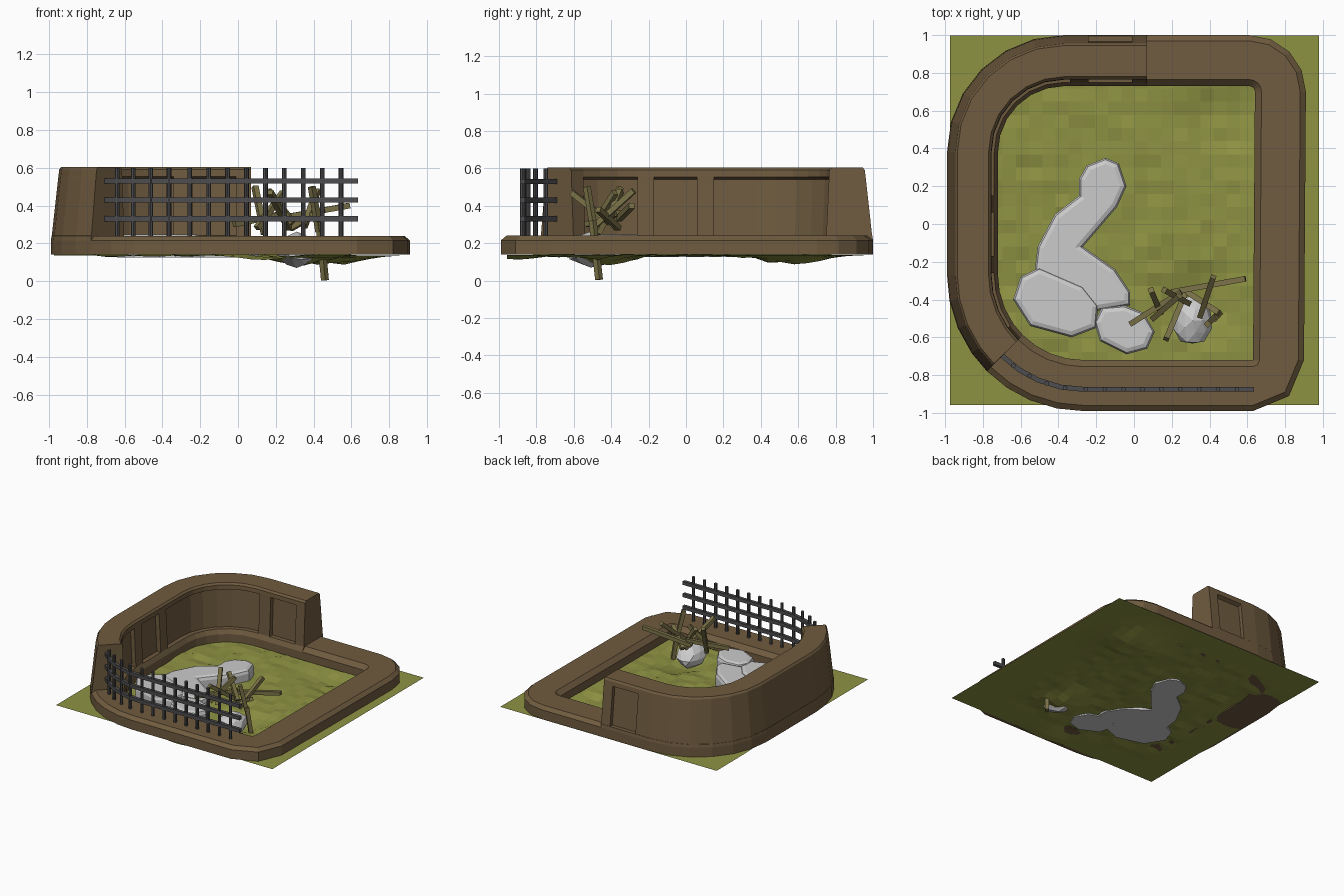
import bpy, bmesh, math, random
from mathutils import Vector

if "Cube" in bpy.data.objects:
    bpy.data.objects.remove(bpy.data.objects["Cube"])

random.seed(4)


def material(name, rgb):
    m = bpy.data.materials.new(name)
    m.diffuse_color = (*rgb, 1)
    m.use_nodes = True
    m.node_tree.nodes["Principled BSDF"].inputs["Base Color"].default_value = m.diffuse_color
    return m


BROWN = material("clay_brown", (0.16, 0.105, 0.05))
GREEN = material("moss_green", (0.27, 0.29, 0.055))
IRON = material("dark_iron", (0.075, 0.075, 0.08))
WOOD = material("dry_wood", (0.2, 0.17, 0.065))


def finish(name, bm, mat=None):
    bmesh.ops.remove_doubles(bm, verts=bm.verts, dist=0.0005)
    bmesh.ops.recalc_face_normals(bm, faces=bm.faces)
    me = bpy.data.meshes.new(name)
    bm.to_mesh(me)
    bm.free()
    ob = bpy.data.objects.new(name, me)
    bpy.context.collection.objects.link(ob)
    if mat:
        me.materials.append(mat)
    return ob


def arc(cx, cy, r, degrees):
    """Stations (base point, outward direction) along an arc."""
    out = []
    for a in degrees:
        d = Vector((math.cos(math.radians(a)), math.sin(math.radians(a)), 0))
        out.append((Vector((cx, cy, 0)) + d * r, d))
    return out


def back(*xs):
    return [(Vector((x, 0.73, 0)), Vector((0, 1, 0))) for x in xs]


def left(*ys):
    return [(Vector((-0.72, y, 0)), Vector((-1, 0, 0))) for y in ys]


def sweep(bm, rows):
    """Skin closed profiles placed at stations; cap both ends."""
    rings = [[bm.verts.new(p + d * u + Vector((0, 0, z))) for u, z in prof]
             for (p, d), prof in rows]
    for a, b in zip(rings, rings[1:]):
        n = len(a)
        for i in range(n):
            j = (i + 1) % n
            if (a[i].co - b[i].co).length + (a[j].co - b[j].co).length > 0.001:
                bm.faces.new((a[i], a[j], b[j], b[i]))
    bm.faces.new(rings[0])
    bm.faces.new(rings[-1])


def high_profile(inner=0.0, outer=0.0):
    return [(0, .14), (0, .205), (.02, .24), (.02 + inner, .241), (.034 + inner, .54),
            (.034, .555), (.036, .59), (.05, .605), (.215, .605), (.226, .59),
            (.23, .555), (.232 - outer, .54), (.265 - outer, .241), (.266, .24),
            (.27, .215), (.27, .14)]


# High wall with recessed panels between posts
FLUSH, IN, BOTH = high_profile(), high_profile(.035), high_profile(.035, .03)
spans = [
    (back(.07, -.01), FLUSH), (back(-.01, -.24), BOTH), (back(-.24, -.34), FLUSH),
    (back(-.34) + arc(-.37, .38, .35, range(90, 181, 15)) + left(.15), IN),
    (left(.15, .06), FLUSH), (left(.06, -.17), IN), (left(-.17, -.26), FLUSH),
    (left(-.26) + arc(-.27, -.27, .45, (180, 191, 203, 215)), IN),
    (arc(-.27, -.27, .45, (215, 225)), FLUSH)]
bm = bmesh.new()
sweep(bm, [(s, prof) for stations, prof in spans for s in stations])
finish("high_wall", bm, BROWN)

# Low kerb around the open side
low = [(0, .14), (0, .205), (.035, .24), (.24, .24), (.27, .215), (.27, .14)]
stations = (arc(-.27, -.27, .45, (225, 236, 247, 259, 270)) +
            arc(.63, -.72, 0.0, (270, 315, 360)) +
            arc(.61, .70, .03, (0, 22.5, 45, 67.5, 90)) + back(.07))
bm = bmesh.new()
sweep(bm, [(s, low) for s in stations])
finish("low_kerb", bm, BROWN)

# Uneven mossy ground: gaussian bumps (x, y, height, radius)
bumps = [(.5, .55, -.05, .2), (.32, -.45, -.05, .16), (.12, -.92, -.025, .16),
         (-.85, .3, .02, .2), (0, -.78, .02, .08)]
bm = bmesh.new()
bmesh.ops.create_grid(bm, x_segments=28, y_segments=28, size=0.977)
for v in bm.verts:
    inside = -.7 < v.co.x < .62 and -.7 < v.co.y < .7
    v.co.z = 0.137 + (random.uniform(-.009, .009) if inside else 0)
    for x, y, h, r in bumps:
        v.co.z += h * math.exp(-((v.co.x - x) ** 2 + (v.co.y - y) ** 2) / r ** 2)
    v.co.x += 0.003
    v.co.y += 0.02
finish("mossy_ground", bm, GREEN)


# Flat stepping stones with bevelled tops
def slab(name, pts, top):
    bm = bmesh.new()
    face = bm.faces.new([bm.verts.new((x, y, .125)) for x, y in pts])
    if face.normal.z < 0:
        face.normal_flip()
    geo = bmesh.ops.extrude_face_region(bm, geom=[face])["geom"]
    for v in geo:
        if isinstance(v, bmesh.types.BMVert):
            v.co.z = top
    rim = [e for e in bm.edges if all(v.co.z > .2 for v in e.verts)]
    bmesh.ops.bevel(bm, geom=rim, offset=.03, segments=2, profile=.5, affect='EDGES')
    finish(name, bm)


slab("long_stone", [(-.15, .35), (-.08, .32), (-.04, .2), (-.09, .09), (-.27, -.12), (-.1, -.24),
                    (-.02, -.36), (-.02, -.43), (-.2, -.46), (-.53, -.28), (-.51, -.12),
                    (-.42, .05), (-.29, .15), (-.29, .24), (-.25, .31)], .232)
slab("oval_stone", [(-.64, -.4), (-.6, -.28), (-.5, -.23), (-.27, -.33), (-.19, -.43),
                    (-.2, -.55), (-.33, -.6), (-.55, -.54)], .246)
slab("small_stone", [(-.21, -.52), (-.17, -.44), (-.05, -.43), (.05, -.47), (.11, -.57),
                     (.07, -.66), (-.04, -.69), (-.18, -.62)], .24)

# Rough boulder
bm = bmesh.new()
bmesh.ops.create_icosphere(bm, subdivisions=2, radius=1)
for v in bm.verts:
    k = random.uniform(.86, 1.1)
    v.co = Vector((.31 + v.co.x * .1 * k, -.51 + v.co.y * .13 * k, .165 + v.co.z * .09 * k))
finish("boulder", bm)


def rod(bm, a, b, r, sides, spin=0.0):
    """Straight rod between two points."""
    a, b = Vector(a), Vector(b)
    q = (b - a).to_track_quat('Z', 'Y')
    rings = [[bm.verts.new(p + q @ Vector((r * math.cos(t), r * math.sin(t), 0)))
              for t in [spin + math.tau * i / sides for i in range(sides)]] for p in (a, b)]
    for i in range(sides):
        j = (i + 1) % sides
        bm.faces.new((rings[0][i], rings[0][j], rings[1][j], rings[1][i]))
    bm.faces.new(rings[0])
    bm.faces.new(rings[1])


# Tangle of dry branches
sticks = [((-.02, -.53, .3), (.25, -.36, .36)), ((.2, -.36, .33), (.59, -.29, .4)),
          ((.09, -.35, .5), (.14, -.47, .25)), ((.16, -.35, .48), (.29, -.42, .31)),
          ((.17, -.61, .47), (.27, -.37, .28)), ((.1, -.5, .28), (.24, -.38, .47)),
          ((.42, -.28, .48), (.35, -.49, .29)), ((.28, -.36, .28), (.45, -.47, .38)),
          ((.39, -.53, .5), (.43, -.49, .26)), ((.43, -.5, .32), (.46, -.465, .005))]
bm = bmesh.new()
for a, b in sticks:
    rod(bm, a, b, .021, 4, math.pi / 4)
finish("dry_branches", bm, WOOD)

# Iron fence following the front kerb
path = arc(-.27, -.27, .605, (225, 236, 247, 259, 270)) + [(Vector((.635, -.875, 0)), Vector((0, -1, 0)))]
rail = [(-.013, -.014), (-.013, .014), (.013, .014), (.013, -.014)]
for n, z in enumerate((.33, .43, .53)):
    bm = bmesh.new()
    sweep(bm, [((p + Vector((0, 0, z)), d), rail) for p, d in path])
    finish(f"fence_rail_{n + 1}", bm, IRON)
bm = bmesh.new()
posts = [(.545 - .1 * i, -.875) for i in range(9)]
posts += [(p.x, p.y) for p, d in arc(-.27, -.27, .605, (261, 251.5, 242, 232.5))]
for x, y in posts:
    rod(bm, (x, y, .235), (x, y, .6), .0125, 8)
finish("fence_bars", bm, IRON)
